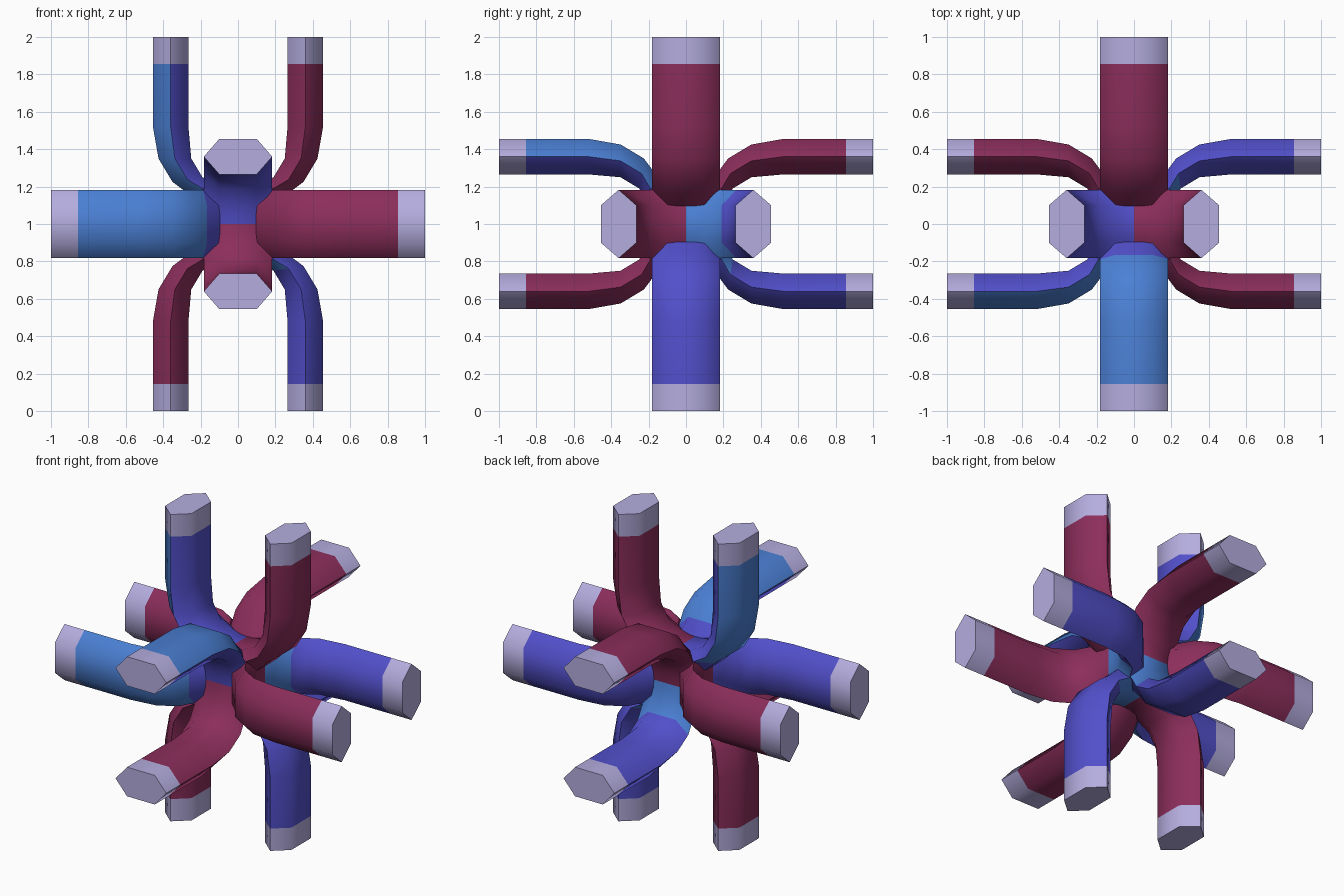
import bpy, bmesh, math
from mathutils import Vector

if "Cube" in bpy.data.objects:
    bpy.data.objects.remove(bpy.data.objects["Cube"])


def material(name, rgb):
    m = bpy.data.materials.new(name)
    m.diffuse_color = (*rgb, 1)
    m.use_nodes = True
    m.node_tree.nodes["Principled BSDF"].inputs["Base Color"].default_value = m.diffuse_color
    return m


RED = material("maroon", (0.26, 0.027, 0.105))
INDIGO = material("indigo", (0.085, 0.08, 0.60))
SKY = material("light blue", (0.07, 0.215, 0.66))
TIP = material("lavender", (0.46, 0.42, 0.74))

# Arm side profile as (lateral, along) pairs: inner edge, outer edge, tip to hub
STATIONS = [
    ((.265, 1.0), (.455, 1.0)),
    ((.265, .855), (.455, .855)),
    ((.265, .52), (.455, .52)),
    ((.250, .35), (.425, .35)),
    ((.190, .25), (.350, .225)),
    ((.100, .21), (.270, .165)),
    ((.045, .197), (.205, .10)),
    ((.0, .195), (.0, .0)),
]
HALF_FLAT, HALF_WIDTH = .10, .183


def build_arm(name, main, lat, sm, sl, kind):
    """Six-sided tube bending from a tip into the hub."""
    across = 3 - main - lat
    bm = bmesh.new()

    def vert(p, w):
        co = Vector((0, 0, 0))
        co[lat], co[main], co[across] = p[0] * sl, p[1] * sm, w
        co.z += 1
        return bm.verts.new(co)

    rings = []
    for inner, outer in STATIONS:
        mid = ((inner[0] + outer[0]) / 2, (inner[1] + outer[1]) / 2)
        rings.append([vert(mid, -HALF_WIDTH), vert(outer, -HALF_FLAT),
                      vert(outer, HALF_FLAT), vert(mid, HALF_WIDTH),
                      vert(inner, HALF_FLAT), vert(inner, -HALF_FLAT)])
    bm.faces.new(rings[0]).material_index = 2
    for s in range(len(rings) - 1):
        a, b = rings[s], rings[s + 1]
        for k in range(6):
            j = (k + 1) % 6
            f = bm.faces.new((a[k], a[j], b[j], b[k]))
            outer_side = k < 3
            # light blue runs along the same face of the tube on both ends
            light = (kind == "A" and outer_side and s <= 4) or \
                    (kind == "B" and not outer_side and s >= 4)
            f.material_index = 2 if s == 0 else int(light)
    bmesh.ops.remove_doubles(bm, verts=bm.verts, dist=1e-5)
    bmesh.ops.recalc_face_normals(bm, faces=bm.faces)
    # make sure the tip faces outward
    tip = max(bm.faces, key=lambda f: abs(f.calc_center_median()[main] - (main == 2)))
    tip = next(f for f in bm.faces if len(f.verts) == 6) if len(tip.verts) != 6 else tip
    if tip.normal[main] * sm < 0:
        bmesh.ops.reverse_faces(bm, faces=bm.faces)
    me = bpy.data.meshes.new(name)
    bm.to_mesh(me)
    bm.free()
    for m in (RED if kind == "R" else INDIGO, SKY, TIP):
        me.materials.append(m)
    ob = bpy.data.objects.new(name, me)
    bpy.context.collection.objects.link(ob)
    bpy.ops.object.select_all(action='DESELECT')
    ob.select_set(True)
    bpy.context.view_layer.objects.active = ob
    bpy.ops.object.shade_smooth_by_angle(angle=math.radians(60))


# Axis pairs (main, lateral) with the signs of the two blue arms A and B
PAIRS = [(2, 0, (1, -1), (-1, 1)),
         (0, 1, (-1, -1), (1, 1)),
         (1, 2, (-1, 1), (1, -1))]
for main, lat, arm_a, arm_b in PAIRS:
    for sm in (1, -1):
        for sl in (1, -1):
            kind = {arm_a: "A", arm_b: "B"}.get((sm, sl), "R")
            color = "red" if kind == "R" else "blue"
            side = "plus" if sm > 0 else "minus"
            build_arm(f"{color}_arm_{side}_{'xyz'[main]}", main, lat, sm, sl, kind)
